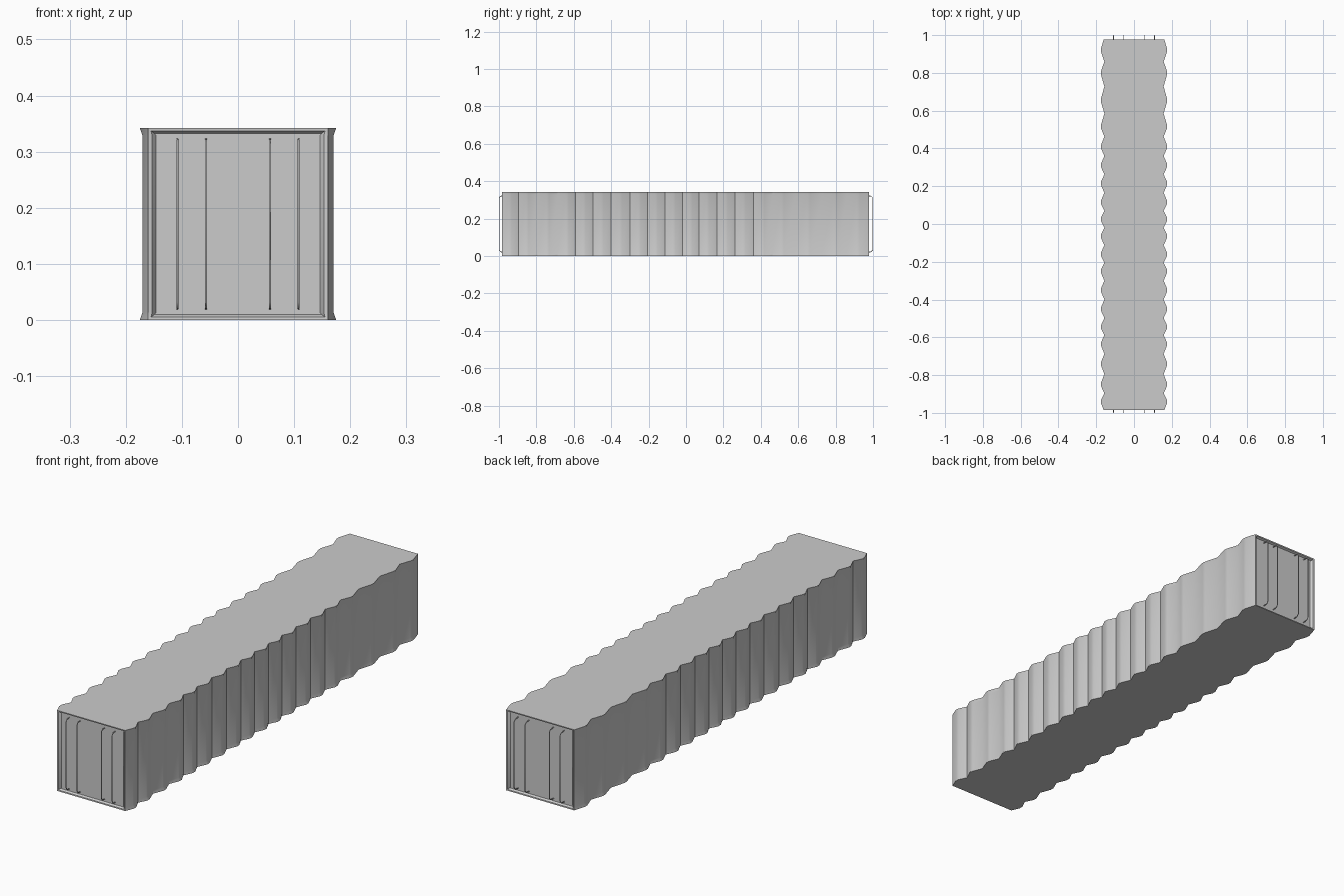
import bpy, bmesh

if "Cube" in bpy.data.objects:
    bpy.data.objects.remove(bpy.data.objects["Cube"])

Y0, Y1, H = -0.985, 0.978, 0.342
# centres of the outward corrugation crests along the length
CRESTS = [-0.94, -0.85, -0.74, -0.635, -0.545, -0.45, -0.35, -0.25, -0.16, -0.065,
          0.025, 0.115, 0.215, 0.31, 0.41, 0.515, 0.655, 0.80, 0.92]
OUT, IN, FLAT = 0.175, 0.157, 0.008


def side_profile():
    """Zigzag of (half width, y) from front to back."""
    pts = [(0.160, Y0)]
    for i, c in enumerate(CRESTS):
        pts += [(OUT, c - FLAT), (OUT, c + FLAT)]
        if i < len(CRESTS) - 1:
            pts.append((IN, (c + CRESTS[i + 1]) / 2))
    pts.append((0.160, Y1))
    return pts


def finish(obj):
    bpy.ops.object.select_all(action='DESELECT')
    obj.select_set(True)
    bpy.context.view_layer.objects.active = obj
    bpy.ops.object.shade_smooth_by_angle(angle=0.6)


# corrugated body: lofted outline, walls pulled in between the top and bottom rims
bm = bmesh.new()
right = side_profile()
outline = right + [(-x, y) for x, y in reversed(right)]
n = len(outline)
rings = []
for z, pull in ((0, 0), (0.014, 0.005), (H - 0.014, 0.005), (H, 0)):
    ring = []
    for x, y in outline:
        d = 0 if abs(x) < 0.165 else pull
        ring.append(bm.verts.new((x - d if x > 0 else x + d, y, z)))
    rings.append(ring)
ends = {"back": [], "front": []}
for a, b in zip(rings, rings[1:]):
    for i in range(n):
        j = (i + 1) % n
        f = bm.faces.new((a[i], a[j], b[j], b[i]))
        if i == n // 2 - 1:
            ends["back"].append(f)
        elif i == n - 1:
            ends["front"].append(f)
bm.faces.new(rings[0][::-1])
bm.faces.new(rings[-1])
bm.normal_update()

# recessed end panels
for faces in ends.values():
    panel = bmesh.utils.face_join(faces)
    bm.normal_update()
    bmesh.ops.inset_region(bm, faces=[panel], thickness=0.007, depth=-0.001)
    bmesh.ops.inset_region(bm, faces=[panel], thickness=0.007, depth=-0.009)
bmesh.ops.recalc_face_normals(bm, faces=bm.faces)
mesh = bpy.data.meshes.new("container_body")
bm.to_mesh(mesh)
bm.free()
body = bpy.data.objects.new("container_body", mesh)
bpy.context.collection.objects.link(body)
finish(body)


# door locking bars with bent ends
def lock_bar(name, x, door, outer):
    path = [(door, 0.020), (door * 0.3 + outer * 0.7, 0.022), (outer, 0.032),
            (outer, 0.312), (door * 0.3 + outer * 0.7, 0.320), (door, 0.322)]
    cu = bpy.data.curves.new(name, 'CURVE')
    cu.dimensions = '3D'
    cu.bevel_depth = 0.002
    cu.bevel_resolution = 1
    cu.use_fill_caps = True
    sp = cu.splines.new('POLY')
    sp.points.add(len(path) - 1)
    for p, (y, z) in zip(sp.points, path):
        p.co = (x, y, z, 1)
    bpy.context.collection.objects.link(bpy.data.objects.new(name, cu))


for i, x in enumerate((-0.108, -0.057, 0.057, 0.108)):
    lock_bar(f"front_lock_bar_{i}", x, Y0 + 0.008, -0.998)
    lock_bar(f"back_lock_bar_{i}", x, Y1 - 0.008, 0.998)
